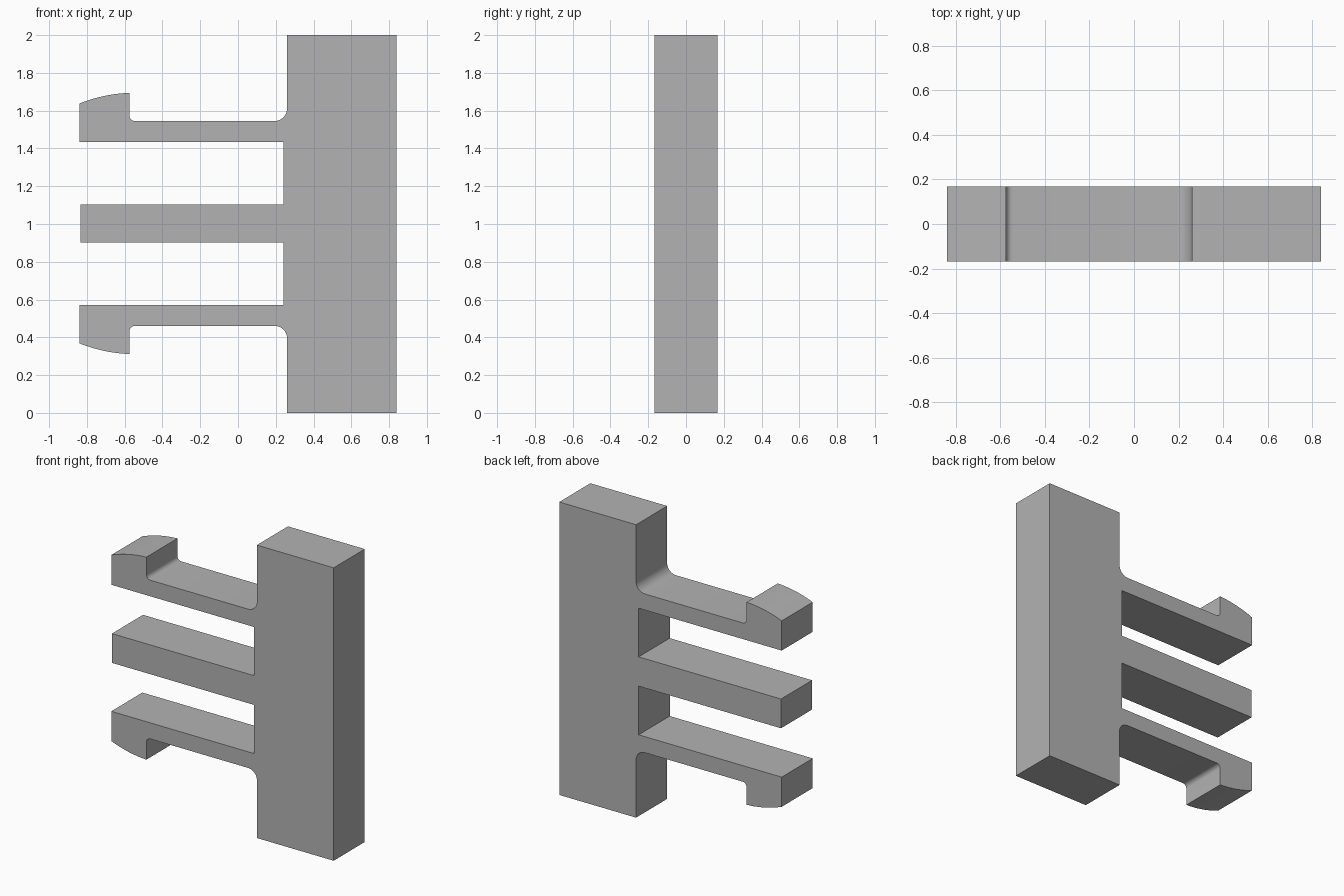
import bpy, bmesh
from math import sin, cos, radians

cube = bpy.data.objects.get("Cube")
if cube:
    bpy.data.objects.remove(cube, do_unlink=True)

DEPTH = 0.335   # thickness along y
MID = 1.003     # height the prongs mirror about


def arc(cx, cz, r, start, end, steps):
    """Points along an arc, angles in degrees."""
    angles = [radians(start + (end - start) * i / steps) for i in range(steps + 1)]
    return [(cx + r * cos(a), cz + r * sin(a)) for a in angles]


# Upper half of the outline, from the spine down to the middle prong
upper = arc(0.193, 1.612, 0.067, 0, -90, 10)           # fillet at the spine
upper += arc(-0.545, 1.575, 0.03, 270, 180, 6)         # fillet at the hook
upper += arc(-0.543, 0.895, 0.8, 92.3, 111.8, 10)      # curved hook back
upper += [(-0.84, 1.435), (0.24, 1.435), (0.24, 1.103), (-0.835, 1.103)]

# Lower half is the mirror image; the spine closes the loop
lower = [(x, 2 * MID - z) for x, z in reversed(upper)]
outline = [(0.84, 2), (0.26, 2)] + upper + lower + [(0.26, 0), (0.84, 0)]

# Extrude the outline into a solid
bm = bmesh.new()
front = bm.faces.new([bm.verts.new((x, -DEPTH / 2, z)) for x, z in outline])
result = bmesh.ops.extrude_face_region(bm, geom=[front], use_keep_orig=True)
moved = [v for v in result["geom"] if isinstance(v, bmesh.types.BMVert)]
bmesh.ops.translate(bm, verts=moved, vec=(0, DEPTH, 0))
bmesh.ops.recalc_face_normals(bm, faces=bm.faces)
mesh = bpy.data.meshes.new("clip_body")
bm.to_mesh(mesh)
bm.free()

clip = bpy.data.objects.new("clip_body", mesh)
bpy.context.collection.objects.link(clip)

# Plain grey plastic
grey = bpy.data.materials.new("grey_plastic")
grey.use_nodes = True
colour = (0.45, 0.45, 0.45, 1)
grey.diffuse_color = colour
grey.node_tree.nodes["Principled BSDF"].inputs["Base Color"].default_value = colour
mesh.materials.append(grey)

# Smooth fillets, sharp corners
bpy.ops.object.select_all(action="DESELECT")
clip.select_set(True)
bpy.context.view_layer.objects.active = clip
bpy.ops.object.shade_smooth_by_angle(angle=radians(30))
